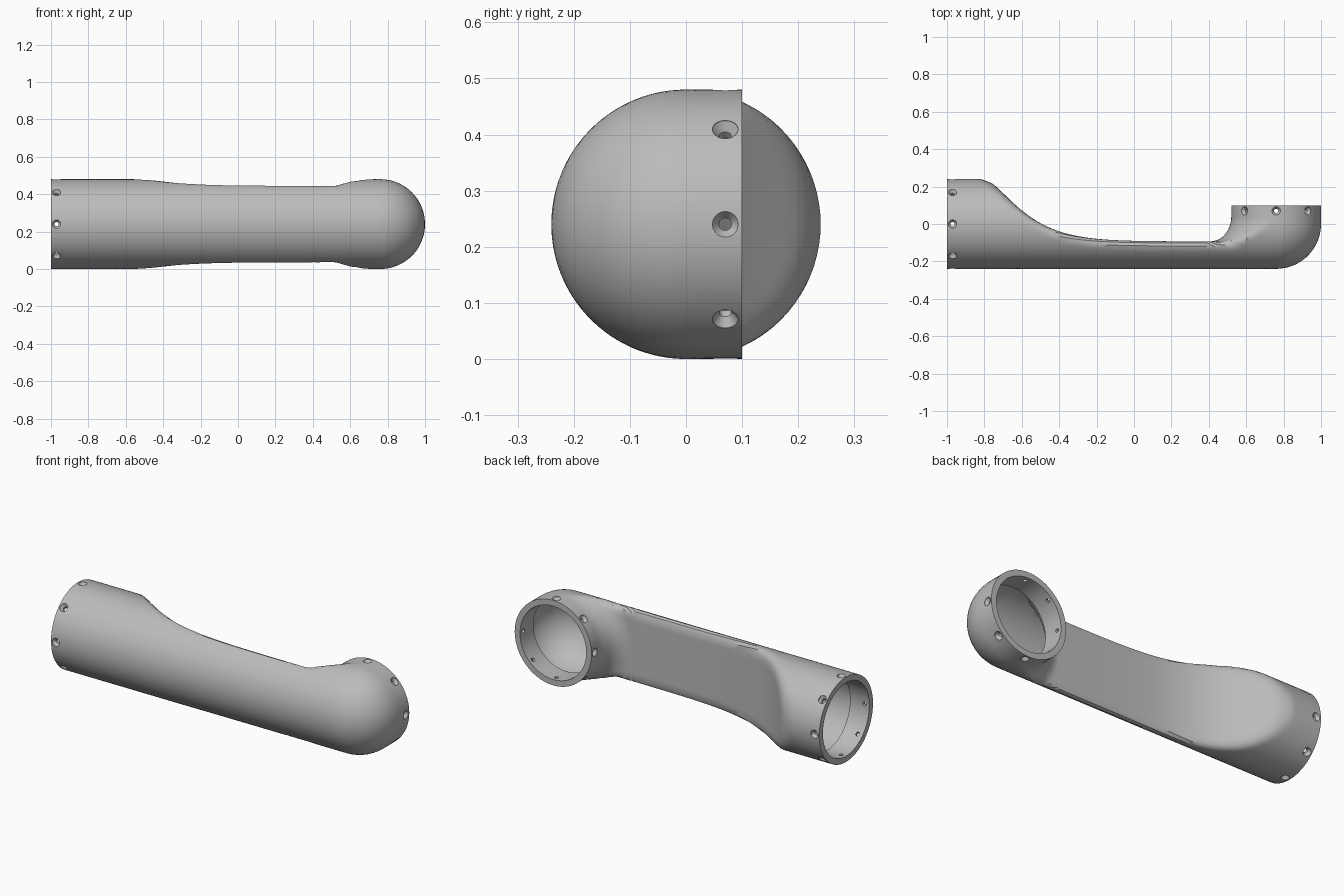
import bpy, bmesh
from math import sin, cos, pi, hypot, exp
from mathutils import Vector, Matrix

cube = bpy.data.objects.get("Cube")
if cube:
    bpy.data.objects.remove(cube)

R = 0.24            # outer radius of tube and elbow
ELBOW_X = 0.76      # elbow axis
PIVOT = Vector((0.39, 0.04, 0))
LIFT = Vector((0, 0, R))

grey = bpy.data.materials.new("light grey")
grey.use_nodes = True
grey.diffuse_color = (0.5, 0.5, 0.5, 1)
grey.node_tree.nodes["Principled BSDF"].inputs["Base Color"].default_value = (0.5, 0.5, 0.5, 1)


def loft(name, strips, wrap=False, cap=False):
    """Skin each list of closed rings and collect them in one object."""
    bm = bmesh.new()
    for rings in strips:
        loops = [[bm.verts.new(p) for p in ring] for ring in rings]
        pairs = list(zip(loops, loops[1:]))
        if wrap:
            pairs.append((loops[-1], loops[0]))
        for a, b in pairs:
            n = len(a)
            for i in range(n):
                j = (i + 1) % n
                bm.faces.new((a[i], a[j], b[j], b[i]))
        if cap:
            bm.faces.new(loops[0])
            bm.faces.new(loops[-1])
    bmesh.ops.recalc_face_normals(bm, faces=bm.faces)
    mesh = bpy.data.meshes.new(name)
    bm.to_mesh(mesh)
    bm.free()
    mesh.materials.append(grey)
    obj = bpy.data.objects.new(name, mesh)
    bpy.context.collection.objects.link(obj)
    return obj


def activate(obj):
    bpy.ops.object.select_all(action='DESELECT')
    obj.select_set(True)
    bpy.context.view_layer.objects.active = obj


def finish(obj, mod):
    activate(obj)
    bpy.ops.object.modifier_apply(modifier=mod.name)
    bpy.ops.object.shade_smooth_by_angle(angle=pi / 5)


def back_height(x):
    """Height of the scooped back of the arm."""
    u = max(x + 0.79, 0)
    return -0.093 + 0.335 * exp(-6.4 * u ** 1.33) + 1.5 * max(-0.79 - x, 0)


def field(p):
    """Negative inside the blended arm and elbow."""
    x, y, z = p
    low = min(y, 0)
    # arm: tube with a scooped back and rounded edges
    r = 0.043
    tube, back = hypot(y, z) - R, y - back_height(x)
    arm = min(-r, max(tube, back)) + hypot(max(r + tube, 0), max(r + back, 0))
    # elbow: half ball continued as a cylinder, filleted onto the arm
    elbow = hypot(x - ELBOW_X, low, z) - R
    r = 0.05 + 0.08 * min(max((y + 0.16) / 0.07, 0), 1)
    blend = max(r, min(arm, elbow)) - hypot(max(r - arm, 0), max(r - elbow, 0))
    envelope = hypot(max(x - ELBOW_X, 0), low, z) - R
    return max(blend, envelope)


def section(centre, out, count=80):
    """Ring of surface points in the plane of 'out' and z."""
    ring = []
    for k in range(count):
        a = 2 * pi * k / count
        ray = out * cos(a) + Vector((0, 0, sin(a)))
        lo, hi = 0.0, 0.32
        for _ in range(18):
            mid = (lo + hi) / 2
            if field(centre + ray * mid) < 0:
                lo = mid
            else:
                hi = mid
        ring.append(centre + ray * lo + LIFT)
    return ring


# Hollow body: straight arm sections, then sections fanning round the elbow
rings = []
STRAIGHT, FAN = 60, 36
for i in range(STRAIGHT):
    x = -0.95 + (PIVOT.x + 0.95) * i / STRAIGHT
    y = (min(back_height(x), R) - R) / 2
    rings.append(section(Vector((x, y, 0)), Vector((0, -1, 0))))
for i in range(FAN + 1):
    t = i / FAN
    out = Vector((sin(t * pi / 2), -cos(t * pi / 2), 0))
    reach = 0.205 + (ELBOW_X - PIVOT.x - 0.205) * t
    rings.append(section(PIVOT + out * reach, out))
body = loft("hollow_arm_body", [rings])
shell = body.modifiers.new("shell", 'SOLIDIFY')
shell.thickness = 0.025
shell.offset = -1
finish(body, shell)


def lathe(profile, matrix, count):
    """Rings of (radius, depth) points turned about the local z axis."""
    return [[matrix @ Vector((r * cos(2 * pi * k / count), r * sin(2 * pi * k / count), d))
             for k in range(count)] for r, d in profile]


def collar(name, origin, inward, width):
    """Flange ring with an inner sleeve and eight countersunk screw holes."""
    turn = Vector((0, 0, 1)).rotation_difference(inward).to_matrix().to_4x4()
    place = Matrix.Translation(origin + LIFT) @ turn
    profile = [(R, 0), (R, width), (0.213, width), (0.213, 0.12), (0.207, 0.12), (0.207, 0)]
    ring = loft(name, [lathe(profile, place, 80)], wrap=True)
    hole = [(0.011, 0.19), (0.011, 0.222), (0.023, 0.238), (0.023, 0.26)]
    strips = []
    for k in range(8):
        aim = (Matrix.Rotation(k * pi / 4, 4, 'Z') @ Matrix.Translation((0, 0, 0.03))
               @ Matrix.Rotation(pi / 2, 4, 'Y'))
        strips.append(lathe(hole, place @ aim, 20))
    cutter = loft(name + "_cutter", strips, cap=True)
    cutter.hide_render = True
    cut = ring.modifiers.new("screw holes", 'BOOLEAN')
    cut.operation = 'DIFFERENCE'
    cut.solver = 'EXACT'
    cut.object = cutter
    finish(ring, cut)
    bpy.data.objects.remove(cutter)


# Flange collars at both open ends
collar("arm_end_collar", Vector((-1, 0, 0)), Vector((1, 0, 0)), 0.05)
collar("elbow_collar", Vector((ELBOW_X, 0.10, 0)), Vector((0, -1, 0)), 0.06)
